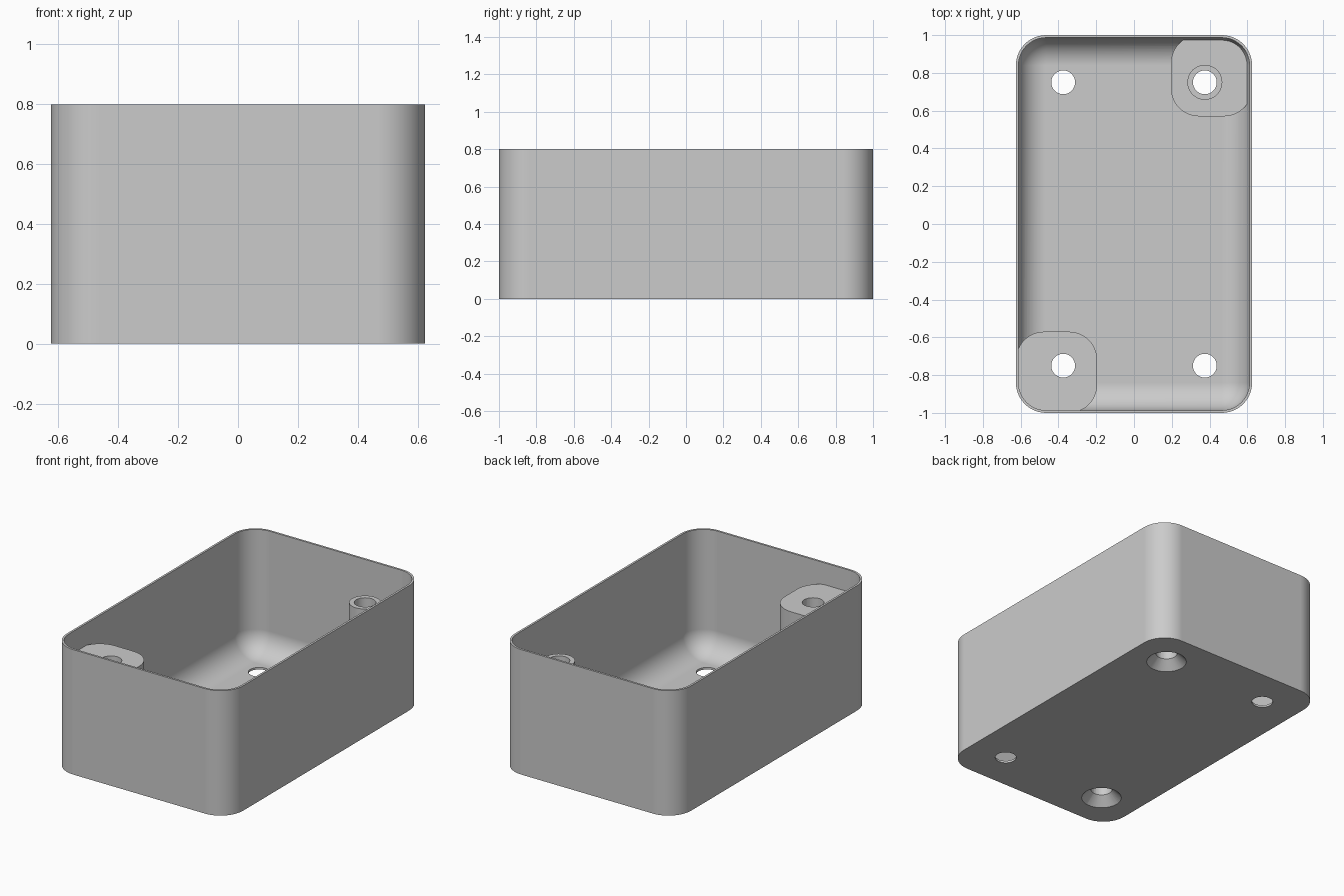
import bpy
import bmesh
import math
from mathutils import Matrix, Vector

default = bpy.data.objects.get("Cube")
if default:
    bpy.data.objects.remove(default, do_unlink=True)

HALF_X, HALF_Y, HEIGHT = 0.625, 1.0, 0.8
WALL = 0.0135
CORNER = 0.16
HOLE_X, HOLE_Y, HOLE_R = 0.375, 0.75, 0.063
BOSS_TOP, PAD_TOP = 0.66, 0.1

grey = bpy.data.materials.new("light_grey")
grey.use_nodes = True
colour = (0.6, 0.6, 0.6, 1)
grey.diffuse_color = colour
grey.node_tree.nodes["Principled BSDF"].inputs["Base Color"].default_value = colour


def finish(name, bm):
    mesh = bpy.data.meshes.new(name)
    bmesh.ops.recalc_face_normals(bm, faces=bm.faces)
    bm.to_mesh(mesh)
    bm.free()
    mesh.materials.append(grey)
    obj = bpy.data.objects.new(name, mesh)
    bpy.context.collection.objects.link(obj)
    return obj


def rounded_box(name, low, high, radius, round_bottom=False):
    """Box with rounded upright edges, and optionally a rounded bottom."""
    low, high = Vector(low), Vector(high)
    bm = bmesh.new()
    bmesh.ops.create_cube(bm, size=1)
    bmesh.ops.scale(bm, vec=high - low, verts=bm.verts)
    bmesh.ops.translate(bm, vec=(low + high) / 2, verts=bm.verts)
    edges = []
    for e in bm.edges:
        a, b = (v.co.z for v in e.verts)
        upright = abs(a - b) > 0.001
        bottom = max(a, b) < low.z + 0.001
        if upright or (round_bottom and bottom):
            edges.append(e)
    bmesh.ops.bevel(bm, geom=edges, offset=radius, segments=12,
                    profile=0.5, affect='EDGES')
    return finish(name, bm)


def cone(name, x, y, z0, z1, r0, r1):
    bm = bmesh.new()
    bmesh.ops.create_cone(bm, cap_ends=True, segments=48, radius1=r0,
                          radius2=r1, depth=z1 - z0,
                          matrix=Matrix.Translation((x, y, (z0 + z1) / 2)))
    return finish(name, bm)


def cut(target, cutter):
    """Subtract the cutter from the target, then discard the cutter."""
    mod = target.modifiers.new("cut", 'BOOLEAN')
    mod.operation = 'DIFFERENCE'
    mod.solver = 'EXACT'
    mod.object = cutter
    bpy.context.view_layer.objects.active = target
    bpy.ops.object.modifier_apply(modifier=mod.name)
    bpy.data.objects.remove(cutter, do_unlink=True)


# Outer block
body = rounded_box("box_body", (-HALF_X, -HALF_Y, 0),
                   (HALF_X, HALF_Y, HEIGHT), CORNER)

# Cavity with a filleted floor
cavity = rounded_box("cavity", (WALL - HALF_X, WALL - HALF_Y, WALL),
                     (HALF_X - WALL, HALF_Y - WALL, HEIGHT + 0.3),
                     CORNER - WALL, round_bottom=True)

# Material left standing: tall corner boss, low corner pad and its round post
SIZE = 0.43
cut(cavity, rounded_box("tall_boss", (-HALF_X, -HALF_Y, -0.1),
                        (SIZE - HALF_X, SIZE - HALF_Y, BOSS_TOP), 0.15))
cut(cavity, rounded_box("low_pad", (HALF_X - SIZE, HALF_Y - SIZE, -0.1),
                        (HALF_X, HALF_Y, PAD_TOP), 0.15))
cut(cavity, cone("post", HOLE_X, HOLE_Y, -0.1, BOSS_TOP, 0.0925, 0.0925))
cut(body, cavity)

# Screw holes in all four corners, countersunk below the boss and the post
for sx in (-1, 1):
    for sy in (-1, 1):
        x, y = sx * HOLE_X, sy * HOLE_Y
        cut(body, cone("hole", x, y, -0.1, HEIGHT + 0.1, HOLE_R, HOLE_R))
        if sx == sy:
            cut(body, cone("countersink", x, y, -0.02, 0.066, 0.139, 0.053))

# Smooth fillets, flat walls
bpy.ops.object.select_all(action='DESELECT')
body.select_set(True)
bpy.context.view_layer.objects.active = body
bpy.ops.object.shade_smooth_by_angle(angle=math.radians(30))
normals = body.modifiers.new("flat_walls", 'WEIGHTED_NORMAL')
normals.weight = 100
normals.keep_sharp = True
